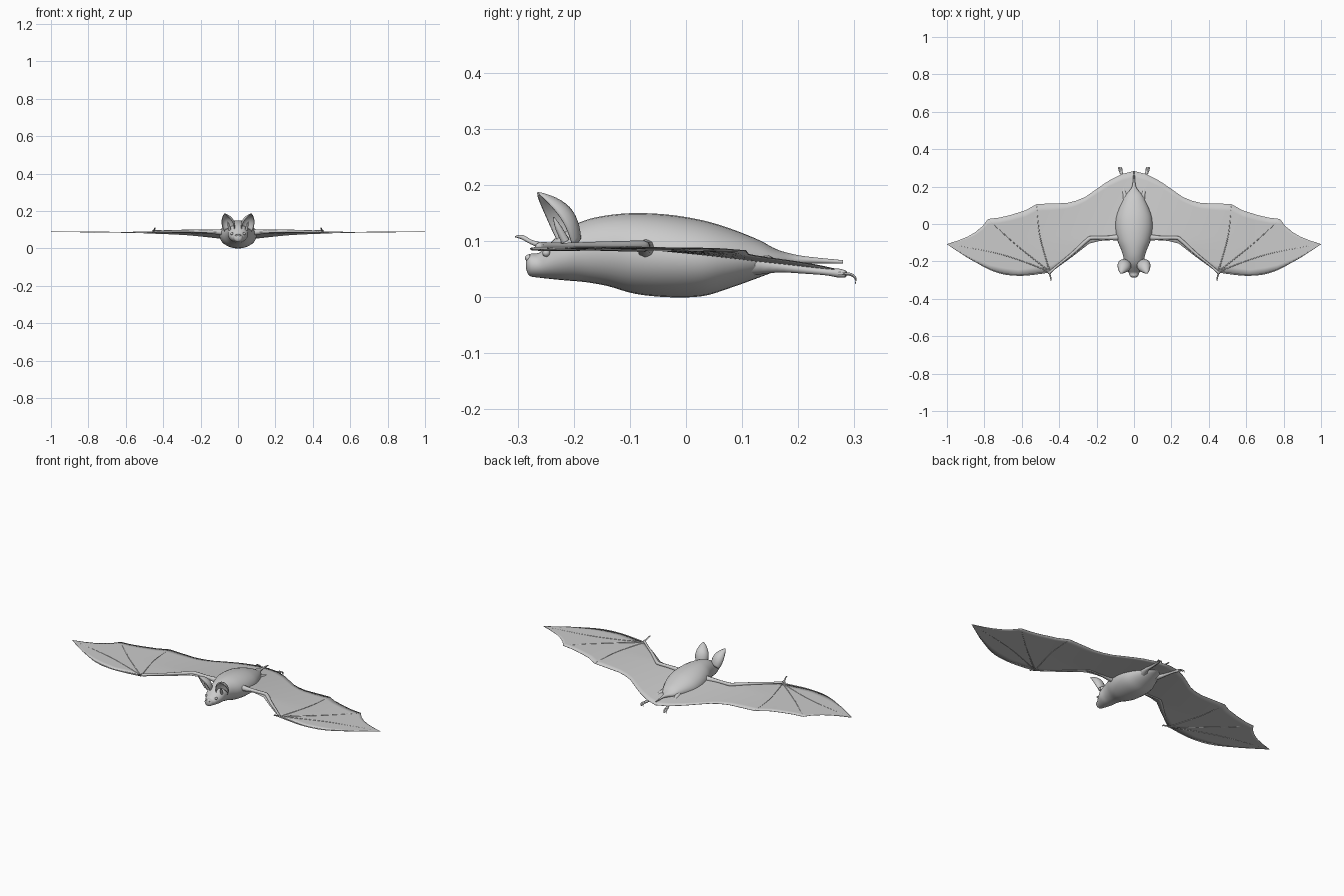
import bpy, bmesh, math
from mathutils import Vector

if "Cube" in bpy.data.objects:
    bpy.data.objects.remove(bpy.data.objects["Cube"])

fur = bpy.data.materials.new("soft_grey")
fur.diffuse_color = (0.6, 0.6, 0.6, 1)
fur.use_nodes = True
fur.node_tree.nodes["Principled BSDF"].inputs["Base Color"].default_value = fur.diffuse_color


def finish(name, bm, mirror=True, solid=0.0, angle=60):
    """Turn a bmesh into a smooth shaded object, optionally mirrored across x."""
    bmesh.ops.recalc_face_normals(bm, faces=bm.faces)
    me = bpy.data.meshes.new(name)
    bm.to_mesh(me)
    bm.free()
    me.materials.append(fur)
    ob = bpy.data.objects.new(name, me)
    bpy.context.collection.objects.link(ob)
    bpy.ops.object.select_all(action='DESELECT')
    ob.select_set(True)
    bpy.context.view_layer.objects.active = ob
    bpy.ops.object.shade_smooth_by_angle(angle=math.radians(angle))
    if mirror:
        ob.modifiers.new("mirror", 'MIRROR').merge_threshold = 0.0005
    if solid:
        m = ob.modifiers.new("thickness", 'SOLIDIFY')
        m.thickness, m.offset = solid, 0
    return ob


def spline(rows, steps):
    """Catmull-Rom through rows of numbers."""
    rows = [Vector(r) for r in rows]
    out = []
    for i in range(len(rows) - 1):
        p0, p1, p2, p3 = rows[max(i - 1, 0)], rows[i], rows[i + 1], rows[min(i + 2, len(rows) - 1)]
        for s in range(steps):
            t = s / steps
            out.append(0.5 * (2 * p1 + (p2 - p0) * t + (2 * p0 - 5 * p1 + 4 * p2 - p3) * t * t
                              + (3 * p1 - p0 - 3 * p2 + p3) * t ** 3))
    return out + [rows[-1]]


def skin(bm, rings):
    """Bridge a list of point rings and cap both ends."""
    vs = [[bm.verts.new(p) for p in r] for r in rings]
    n = len(vs[0])
    for a, b in zip(vs, vs[1:]):
        for i in range(n):
            bm.faces.new((a[i], a[(i + 1) % n], b[(i + 1) % n], b[i]))
    bm.faces.new(vs[0])
    bm.faces.new(vs[-1])


def tube(bm, points, steps=4, sides=8):
    """Tapered limb through (x, y, z, radius) points."""
    pts = spline([Vector(p) for p in points], steps)
    rings = []
    for i, p in enumerate(pts):
        d = (pts[min(i + 1, len(pts) - 1)] - pts[max(i - 1, 0)]).to_3d().normalized()
        u = d.cross(Vector((0, 0, 1))).normalized()
        v = u.cross(d)
        rings.append([p.to_3d() + max(p[3], 0.0006) * (u * math.cos(a) + v * math.sin(a))
                      for a in (2 * math.pi * k / sides for k in range(sides))])
    skin(bm, rings)


def lerp_table(table, x):
    for (x0, y0), (x1, y1) in zip(table, table[1:]):
        if x <= x1:
            return y0 + (y1 - y0) * (x - x0) / (x1 - x0)
    return table[-1][1]


# Body and head: sections of (y, half width, bottom, top)
bm = bmesh.new()
sections = [(-0.285, 0.010, 0.050, 0.068), (-0.279, 0.021, 0.038, 0.077), (-0.262, 0.028, 0.035, 0.079),
            (-0.245, 0.038, 0.033, 0.094), (-0.215, 0.052, 0.030, 0.120), (-0.18, 0.056, 0.027, 0.137),
            (-0.14, 0.068, 0.020, 0.146), (-0.09, 0.088, 0.006, 0.150), (-0.03, 0.099, 0.000, 0.147),
            (0.03, 0.097, 0.002, 0.137), (0.08, 0.081, 0.017, 0.122), (0.13, 0.057, 0.035, 0.102),
            (0.16, 0.040, 0.046, 0.086), (0.19, 0.016, 0.055, 0.077), (0.22, 0.007, 0.060, 0.072),
            (0.28, 0.003, 0.060, 0.066)]
rings = []
for y, w, lo, hi in spline(sections, 4):
    c, h = (lo + hi) / 2, (hi - lo) / 2
    rings.append([Vector((w * math.cos(a), y, c + h * math.sin(a)))
                  for a in (2 * math.pi * k / 28 for k in range(28))])
skin(bm, rings)
finish("body", bm, mirror=False)

# Wing membrane: leading and trailing edges over x
lead = [(0, -0.07), (0.1, -0.085), (0.18, -0.09), (0.24, -0.105), (0.33, -0.175), (0.44, -0.255),
        (0.53, -0.268), (0.62, -0.278), (0.70, -0.264), (0.77, -0.246), (0.88, -0.187), (1.0, -0.109)]
trail = [(0, 0.283), (0.064, 0.267), (0.128, 0.235), (0.16, 0.215), (0.2, 0.187), (0.26, 0.145), (0.31, 0.124),
         (0.36, 0.112), (0.42, 0.110), (0.52, 0.107), (0.58, 0.073), (0.66, 0.048), (0.72, 0.034), (0.78, 0.027),
         (0.81, -0.012), (0.85, -0.045), (0.89, -0.068), (0.94, -0.088), (1.0, -0.107)]


def wing_z(x, y):
    flat = min(1, x / 0.6)
    return 0.09 - (1 - flat) * 0.12 * max(0, y + 0.1) - 0.004 * math.sin(math.pi * min(1, x))


bm = bmesh.new()
xs = sorted({round(i / 50, 3) for i in range(51)} | {p[0] for p in lead + trail})
rows = []
for x in xs:
    a, b = lerp_table(lead, x), lerp_table(trail, x)
    rows.append([bm.verts.new((x, y, wing_z(x, y))) for y in (a + (b - a) * j / 10 for j in range(11))])
for r, s in zip(rows, rows[1:]):
    for j in range(10):
        bm.faces.new((r[j], s[j], s[j + 1], r[j + 1]))
finish("wing_membrane", bm, solid=0.002)

# Arm: upper arm and forearm
bm = bmesh.new()
tube(bm, [(0.04, -0.06, 0.085, 0.026), (0.09, -0.072, 0.087, 0.016), (0.16, -0.074, 0.09, 0.010),
          (0.225, -0.074, 0.091, 0.010), (0.25, -0.086, 0.091, 0.010), (0.33, -0.158, 0.091, 0.008),
          (0.40, -0.215, 0.091, 0.006), (0.45, -0.258, 0.091, 0.007), (0.46, -0.264, 0.091, 0.003)])
finish("arm", bm)

# Fingers fanning from the wrist
bm = bmesh.new()
for path in ([(0.45, -0.256), (0.50, -0.08), (0.515, 0.03), (0.52, 0.105)],
             [(0.45, -0.256), (0.62, -0.12), (0.71, -0.04), (0.78, 0.025)],
             [(0.45, -0.256), (0.58, -0.205), (0.74, -0.155), (0.99, -0.108)],
             [(0.45, -0.256), (0.62, -0.274), (0.77, -0.243), (0.99, -0.114)]):
    tube(bm, [(x, y, wing_z(x, y), r) for (x, y), r in zip(path, (0.004, 0.003, 0.0025, 0.001))], 6, 6)
finish("fingers", bm)

# Hooked thumb at the wrist
bm = bmesh.new()
tube(bm, [(0.45, -0.255, 0.091, 0.006), (0.449, -0.275, 0.098, 0.004), (0.444, -0.292, 0.107, 0.004),
          (0.445, -0.305, 0.108, 0.001)])
finish("thumb", bm)

# Legs and clawed feet
bm = bmesh.new()
tube(bm, [(0.035, 0.12, 0.062, 0.024), (0.052, 0.165, 0.055, 0.011), (0.057, 0.21, 0.049, 0.007),
          (0.062, 0.25, 0.045, 0.006), (0.067, 0.272, 0.043, 0.008), (0.071, 0.285, 0.041, 0.006)])
for k in range(5):
    s = (k - 2) * 0.004
    tube(bm, [(0.069 + s * 0.6, 0.272, 0.042, 0.003), (0.073 + s, 0.292, 0.041, 0.003),
              (0.075 + s, 0.302, 0.034, 0.002), (0.075 + s, 0.302, 0.024, 0.0006)], 3, 6)
finish("leg", bm)

# Ears: cupped petals opening forward and outward
bm = bmesh.new()
base, tip = Vector((0.043, -0.203, 0.098)), Vector((0.071, -0.264, 0.186))
side = Vector((0.9, 0.38, 0.0)).normalized()
back = side.cross(tip - base).normalized()
if back.y < 0:
    back = -back
grid = []
for i in range(13):
    t = i / 12
    w = 0.006 * (1 - t) + 0.031 * math.sin(math.pi * (0.22 + 0.78 * t)) ** 0.8 if t < 1 else 0.0008
    mid = base.lerp(tip, t) + back * 0.012 * math.sin(math.pi * t)
    grid.append([bm.verts.new(mid + side * w * math.sin(a) + back * w * 0.8 * (math.cos(a) - 0.3))
                 for a in (math.radians(-105 + 210 * j / 12) for j in range(13))])
for r, s in zip(grid, grid[1:]):
    for j in range(12):
        bm.faces.new((r[j], r[j + 1], s[j + 1], s[j]))
finish("ear", bm, solid=0.003)

# Small inner ear flap
bm = bmesh.new()
tube(bm, [(0.045, -0.215, 0.10, 0.008), (0.05, -0.228, 0.125, 0.006), (0.054, -0.236, 0.143, 0.001)])
finish("inner_ear", bm)

# Eyes and nostrils
for name, pos, r in (("eye", (0.033, -0.249, 0.079), 0.007), ("nostril", (0.009, -0.281, 0.070), 0.006)):
    bm = bmesh.new()
    bmesh.ops.create_uvsphere(bm, u_segments=12, v_segments=8, radius=r)
    bmesh.ops.translate(bm, verts=bm.verts, vec=pos)
    finish(name, bm)
